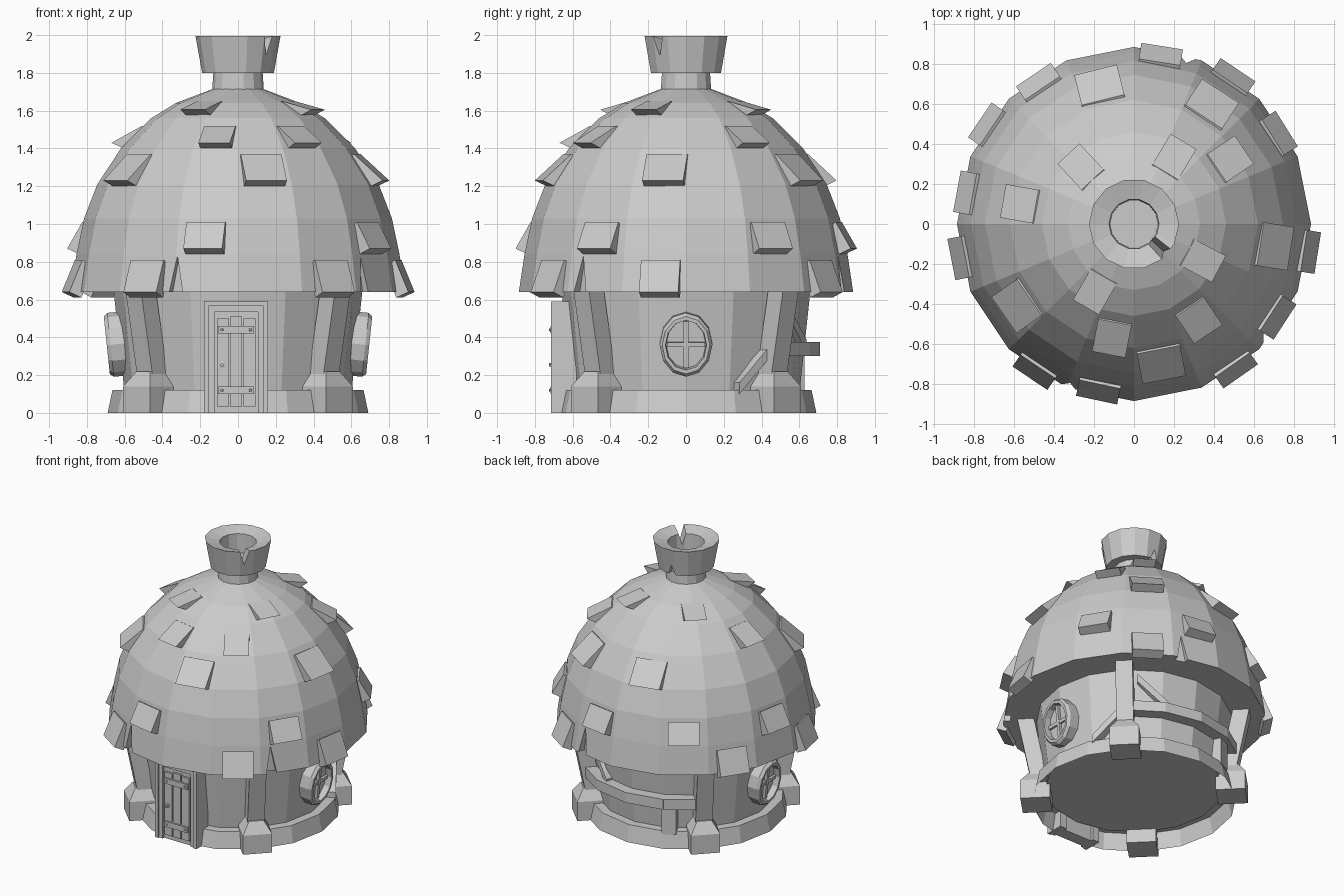
import bpy, bmesh
from math import radians, cos, sin, pi
from itertools import product
from mathutils import Matrix, Vector

cube = bpy.data.objects.get("Cube")
if cube:
    bpy.data.objects.remove(cube, do_unlink=True)

clay = bpy.data.materials.new("light_grey")
clay.use_nodes = True
clay.diffuse_color = (0.6, 0.6, 0.6, 1)
clay.node_tree.nodes["Principled BSDF"].inputs["Base Color"].default_value = (0.6, 0.6, 0.6, 1)


def finish(name, bm, matrix=Matrix()):
    bmesh.ops.transform(bm, matrix=matrix, verts=bm.verts)
    bmesh.ops.recalc_face_normals(bm, faces=bm.faces)
    mesh = bpy.data.meshes.new(name)
    bm.to_mesh(mesh)
    bm.free()
    mesh.materials.append(clay)
    obj = bpy.data.objects.new(name, mesh)
    bpy.context.collection.objects.link(obj)
    return obj


def spot(az, r, z, tilt=0):
    """Frame on the wall: local x along the wall, -y outward, z up."""
    return (Matrix.Rotation(radians(az + 90), 4, "Z") @ Matrix.Translation((0, -r, z))
            @ Matrix.Rotation(radians(tilt), 4, "X"))


def hull(name, points, matrix=Matrix()):
    bm = bmesh.new()
    for p in points:
        bm.verts.new(p)
    bmesh.ops.convex_hull(bm, input=bm.verts)
    bmesh.ops.dissolve_limit(bm, angle_limit=0.02, verts=bm.verts, edges=bm.edges)
    return finish(name, bm, matrix)


def box(name, x, y, z, matrix=Matrix()):
    return hull(name, list(product(x, y, z)), matrix)


def prism(name, outline, half, matrix):
    return hull(name, [(s * half, y, z) for s in (-1, 1) for y, z in outline], matrix)


def lathe(name, profile, sides, caps=True, loop=False, matrix=Matrix()):
    bm = bmesh.new()
    rings = [[bm.verts.new((r * cos(2 * pi * i / sides), r * sin(2 * pi * i / sides), z))
              for i in range(sides)] for r, z in profile]
    pairs = list(zip(rings, rings[1:])) + ([(rings[-1], rings[0])] if loop else [])
    for a, b in pairs:
        for i in range(sides):
            j = (i + 1) % sides
            bm.faces.new((a[i], a[j], b[j], b[i]))
    if caps and not loop:
        bm.faces.new(rings[0])
        bm.faces.new(rings[-1])
    return finish(name, bm, matrix)


def notch(target, az, r, z_wide, z_tip, half):
    """Cut a V-shaped chip into the rim of a turned part."""
    points = [(x, y, z) for y in (-0.1, 0.1)
              for x, z in ((-half, z_wide), (half, z_wide), (0, z_tip))]
    cutter = hull("notch_cutter", points, spot(az, r, 0))
    cutter.hide_render = True
    mod = target.modifiers.new("notch", "BOOLEAN")
    mod.operation, mod.solver, mod.object = "DIFFERENCE", "EXACT", cutter
    bpy.context.view_layer.objects.active = target
    bpy.ops.object.modifier_apply(modifier=mod.name)
    bpy.data.objects.remove(cutter, do_unlink=True)


# Round wall, plinth and domed roof
lathe("wall", [(0.6, 0.1), (0.66, 0.66)], 16)
lathe("plinth", [(0.69, 0), (0.665, 0.12), (0.59, 0.12)], 16, caps=False)
DOME = [(0.885, 0.64), (0.855, 0.84), (0.815, 1.03), (0.745, 1.21),
        (0.62, 1.4), (0.46, 1.56), (0.33, 1.64), (0.12, 1.72)]
roof = lathe("roof", DOME, 16)
for az in (-112, -40, 72):
    notch(roof, az, 0.93, 0.6, 0.83, 0.045)

# Chimney with a flared, chipped pot
lathe("chimney_neck", [(0.14, 1.66), (0.13, 1.81)], 14)
pot = lathe("chimney_pot", [(0.12, 1.8), (0.19, 1.8), (0.225, 1.995),
                            (0.125, 1.97), (0.12, 1.83)], 14)
notch(pot, -43, 0.2, 2.05, 1.89, 0.05)
notch(pot, 95, 0.25, 1.75, 1.87, 0.05)


def roof_radius(z):
    if z <= DOME[0][1]:
        return DOME[0][0]
    for (r0, z0), (r1, z1) in zip(DOME, DOME[1:]):
        if z <= z1:
            return r0 + (r1 - r0) * (z - z0) / (z1 - z0)
    return DOME[-1][0]


# Scattered roof tiles: lower height, rise, half width, directions
ROWS = [
    (0.61, 0.20, 0.105, (-9, -55, -124, 191, 146, 56)),
    (0.84, 0.17, 0.105, (81, 32, -33, -102, 169.5, 124)),
    (1.20, 0.17, 0.11, (104, 57, -9, -79, 215)),
    (1.40, 0.12, 0.085, (34, -56, -101, 170)),
    (1.575, 0.075, 0.075, (133, 59, -28, -120)),
]
for z, rise, half, directions in ROWS:
    low, high = roof_radius(z), roof_radius(z + rise)
    section = [(-high, z + rise), (-low - 0.045, z + 0.03),
               (-low + 0.02, z), (-high + 0.06, z + rise - 0.03)]
    for az in directions:
        prism("roof_tile", section, half, spot(az, 0, 0))

# Four leaning posts on chamfered stone feet
for az in (45, 135, 225, 315):
    box("post", (-0.058, 0.058), (-0.05, 0.06), (0, 0.52), spot(az, 0.635, 0.14, 11))
    foot = list(product((-0.1, 0.1), (-0.1, 0.1), (0, 0.14)))
    foot += list(product((-0.05, 0.05), (-0.05, 0.1), (0.22,)))
    hull("post_foot", foot, spot(az, 0.66, 0))

# Oval windows on both sides
for az in (0, 180):
    base = spot(az, 0.63, 0.365, 6)
    face = base @ Matrix.Rotation(pi / 2, 4, "X") @ Matrix.Diagonal((0.14, 0.17, 1, 1))
    lathe("window_frame", [(1, -0.03), (1, 0.045), (0.9, 0.065), (0.78, 0.065), (0.72, -0.03)],
          12, loop=True, matrix=face)
    lathe("window_pane", [(0.76, -0.02), (0.76, 0.02)], 12, matrix=face)
    box("window_bar", (-0.012, 0.012), (-0.04, 0), (-0.125, 0.125), base)
    box("window_bar", (-0.1, 0.1), (-0.037, 0), (-0.012, 0.012), base)

# Door: stepped frame, planks, straps with rivets, and knob
door = spot(-90, 0.7, 0) @ Matrix.Translation((-0.01, 0, 0))
for name, outer, inner, top, front in (("door_frame", 0.17, 0.145, 0.59, -0.015),
                                       ("door_inner_frame", 0.145, 0.115, 0.565, -0.005)):
    for s in (-1, 1):
        box(name, sorted((s * inner, s * outer)), (front, 0.12), (0, top), door)
    box(name, (-inner, inner), (front, 0.12), (top - outer + inner, top), door)
box("door_panel", (-0.115, 0.115), (0.01, 0.1), (0, 0.54), door)
for x in (-0.07, 0, 0.07):
    top = 0.51 if x == 0 else 0.5
    box("door_plank", (x - 0.032, x + 0.032), (-0.005, 0.05), (0.035, top), door)
for z in (0.12, 0.44):
    box("door_strap", (-0.095, 0.095), (-0.018, 0.02), (z - 0.02, z + 0.02), door)
    for x in (-0.075, 0.075):
        rivet = door @ Matrix.Translation((x, -0.015, z)) @ Matrix.Rotation(pi / 2, 4, "X")
        lathe("strap_rivet", [(0.009, 0), (0.006, 0.01)], 8, matrix=rivet)
knob = door @ Matrix.Translation((-0.075, 0, 0.255)) @ Matrix.Rotation(pi / 2, 4, "X")
lathe("door_knob", [(0.017, 0), (0.017, 0.012), (0.009, 0.015), (0.009, 0.025)], 8, matrix=knob)


# Timber bracing on the back
def brace(az0, z0, az1, z1, half=0.03):
    points = []
    for az, z in ((az0, z0), (az1, z1)):
        for r, s in product((0.58, 0.67), (-half, half)):
            a = radians(az)
            points.append(Vector((r * cos(a), r * sin(a), z + s)))
    hull("back_brace", points)


for i in range(4):
    box("back_beam", (-0.138, 0.138), (-0.035, 0.08), (-0.038, 0.038),
        spot(56.25 + 22.5 * i, 0.66, 0.338))
box("back_stud", (-0.05, 0.05), (-0.03, 0.08), (0.1, 0.32), spot(115, 0.64, 0))
brace(25, 0.13, 43, 0.34)
brace(52, 0.57, 72, 0.36)
